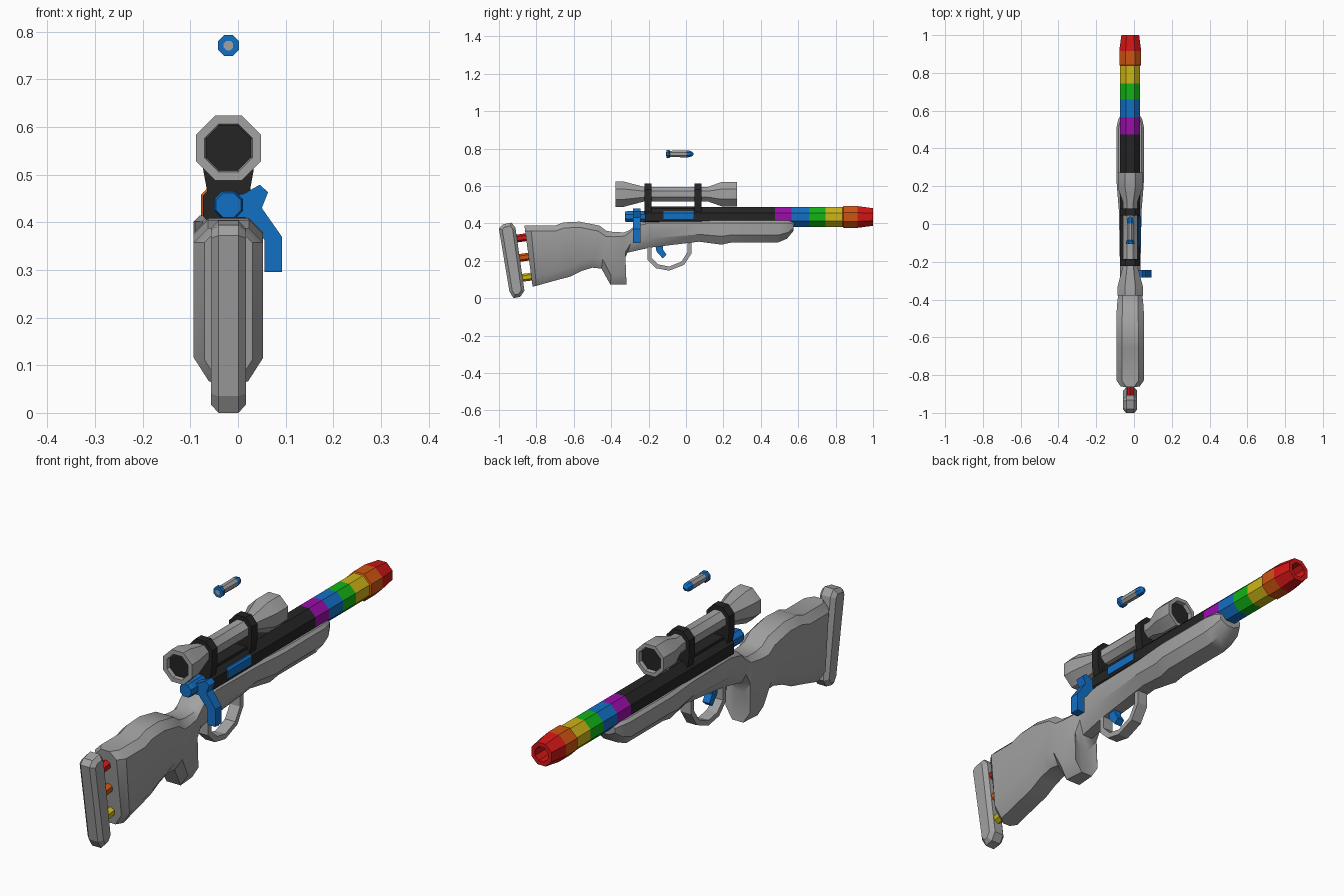
import bpy, bmesh, math

if "Cube" in bpy.data.objects:
    bpy.data.objects.remove(bpy.data.objects["Cube"])

CX = -0.02  # centre line of the model


def colour(name, r, g, b):
    m = bpy.data.materials.new(name)
    m.use_nodes = True
    m.diffuse_color = (r, g, b, 1)
    bsdf = m.node_tree.nodes["Principled BSDF"]
    bsdf.inputs["Base Color"].default_value = (r, g, b, 1)
    bsdf.inputs["Roughness"].default_value = 0.7
    return m


GREY = colour("grey", 0.36, 0.36, 0.36)
BLACK = colour("black", 0.018, 0.018, 0.018)
BLUE = colour("blue", 0.006, 0.16, 0.56)
GREEN = colour("green", 0.006, 0.45, 0.008)
YELLOW = colour("yellow", 0.6, 0.46, 0.008)
ORANGE = colour("orange", 0.62, 0.09, 0.006)
RED = colour("red", 0.65, 0.008, 0.008)
PURPLE = colour("purple", 0.32, 0.004, 0.4)


def finish(name, bm, mats, angle=None):
    bmesh.ops.recalc_face_normals(bm, faces=bm.faces)
    me = bpy.data.meshes.new(name)
    bm.to_mesh(me)
    bm.free()
    for m in mats:
        me.materials.append(m)
    ob = bpy.data.objects.new(name, me)
    bpy.context.collection.objects.link(ob)
    if angle:
        bpy.ops.object.select_all(action="DESELECT")
        ob.select_set(True)
        bpy.context.view_layer.objects.active = ob
        bpy.ops.object.shade_smooth_by_angle(angle=math.radians(angle))
    return ob


def skin(name, rings, mats, angle=None):
    """Join rings of points; mats colours the start cap, each segment, the end cap."""
    bm = bmesh.new()
    used = list(dict.fromkeys(mats))
    loops = [[bm.verts.new(p) for p in ring] for ring in rings]
    bm.faces.new(loops[0]).material_index = used.index(mats[0])
    for a, b, m in zip(loops, loops[1:], mats[1:]):
        for i in range(len(a)):
            j = (i + 1) % len(a)
            bm.faces.new((a[i], a[j], b[j], b[i])).material_index = used.index(m)
    bm.faces.new(loops[-1]).material_index = used.index(mats[-1])
    return finish(name, bm, used, angle)


def lathe(name, z, profile, mats, n=8, angle=None):
    """Turned part along y; profile holds (y, flat-side radius)."""
    k = 1 / math.cos(math.pi / n)
    turns = [(i + 0.5) * math.tau / n for i in range(n)]
    rings = [[(CX + r * k * math.cos(t), y, z + r * k * math.sin(t)) for t in turns]
             for y, r in profile]
    if len(mats) == 1:
        mats = mats * (len(profile) + 1)
    return skin(name, rings, mats, angle)


def side_plate(name, outline, half, mat, bevel=0):
    """Outline in (y, z), extruded across x."""
    bm = bmesh.new()
    a = [bm.verts.new((CX - half, y, z)) for y, z in outline]
    b = [bm.verts.new((CX + half, y, z)) for y, z in outline]
    caps = [bm.faces.new(a), bm.faces.new(b)]
    for i in range(len(a)):
        j = (i + 1) % len(a)
        bm.faces.new((a[i], a[j], b[j], b[i]))
    if bevel:
        bmesh.ops.recalc_face_normals(bm, faces=bm.faces)
        edges = [e for f in caps for e in f.edges]
        bmesh.ops.bevel(bm, geom=edges, offset=bevel, segments=1, affect="EDGES")
    return finish(name, bm, [mat])


def cross_plate(name, outline, y0, y1, mat):
    """Outline in (x, z), extruded along y."""
    return skin(name, [[(x, y, z) for x, z in outline] for y in (y0, y1)], [mat] * 3)


# Stock: bottom y, bottom z, top y, top z, half width, top chamfer
stations = [
    (-.82, .061, -.864, .388, .05, .03), (-.80, .066, -.83, .388, .073, .03),
    (-.70, .094, -.70, .388, .073, .03), (-.62, .115, -.655, .405, .073, .03),
    (-.56, .145, -.57, .409, .073, .03), (-.50, .163, -.463, .388, .072, .03),
    (-.452, .158, -.425, .36, .07, .03), (-.404, .072, -.385, .353, .065, .025),
    (-.318, .072, -.33, .352, .058, .02), (-.335, .195, -.30, .365, .055, .015),
    (-.313, .243, -.26, .40, .055, .015), (-.195, .27, -.195, .414, .055, .012),
    (.07, .302, .07, .414, .06, .012), (.19, .286, .19, .414, .07, .012),
    (.24, .297, .24, .414, .073, .012), (.49, .297, .51, .414, .073, .012),
    (.54, .318, .555, .414, .064, .012), (.575, .36, .577, .405, .05, .01),
]
rings = []
for yb, zb, yt, zt, w, ct in stations:
    h = zt - zb
    low, high = min(.05 / h, .35), 1 - ct / h
    half = [(w - .032, 0), (w, low), (w, high), (w - ct, 1)]
    ring = half + [(-x, t) for x, t in reversed(half)]
    rings.append([(CX + x, yb + (yt - yb) * t, zb + h * t) for x, t in ring])
skin("stock", rings, [GREY] * (len(rings) + 1), 35)

# Butt pad and the three coloured rods that hold it
side_plate("butt_pad", [(-1, .372), (-.98, .394), (-.933, .404), (-.912, .377),
                        (-.864, .04), (-.885, .008), (-.922, 0), (-.944, .035)],
           .037, GREY, .016)
for name, y, z, mat in (("red", -.88, .322, RED), ("orange", -.868, .218, ORANGE),
                        ("yellow", -.85, .112, YELLOW)):
    rod = lathe(name + "_rod", 0, [(-.05, .018), (.05, .018)], [mat], 6)
    rod.location = (0, y, z)
    rod.rotation_euler.x = math.radians(8)

# Receiver and barrel with coloured bands and a bored muzzle
lathe("receiver_and_barrel", .434,
      [(-.22, .053), (.475, .053), (.565, .053), (.66, .053), (.745, .053), (.838, .053),
       (.842, .058), (.917, .058), (1, .047), (1, .03), (.93, .028)],
      [BLACK, BLACK, PURPLE, BLUE, GREEN, YELLOW, ORANGE, ORANGE, RED, RED, RED, RED])

# Bolt, its handle and the part seen in the ejection port
lathe("bolt", .436, [(-.325, .026), (-.31, .03), (-.2, .03)], [BLUE])
cross_plate("bolt_handle", [(-.02, .455), (.012, .46), (.046, .479), (.063, .463), (.05, .43),
                            (.092, .37), (.092, .296), (.056, .296), (.056, .363),
                            (.015, .41), (-.02, .41)], -.284, -.243, BLUE)
port_x = CX + .05
cross_plate("port_bolt", [(port_x, .422), (port_x + .007, .422), (port_x + .007, .456),
                          (port_x - .001, .465), (port_x - .01, .465)], -.12, .04, BLUE)

# Scope with recessed lenses
lathe("scope", .556,
      [(-.362, .047), (-.378, .05), (-.378, .068), (-.335, .068), (-.22, .038), (.115, .038),
       (.19, .065), (.273, .065), (.273, .05), (.257, .047)],
      [BLACK] + [GREY] * 9 + [BLACK], angle=20)

# Scope mounts: rounded band on tapering legs, joined by a rail
band = [(.042, .45), (.053, .51), (.053, .58), (.024, .612)]
band += [(-x, z) for x, z in reversed(band)]
for name, y in (("rear", -.204), ("front", .064)):
    cross_plate(name + "_scope_mount", [(CX + x, z) for x, z in band], y - .019, y + .019, BLACK)
side_plate("scope_rail", [(-.22, .46), (-.22, .49), (.08, .49), (.08, .46)], .03, BLACK)

# Trigger guard and trigger
outer = [(-.206, .285), (-.206, .205), (-.16, .16), (-.09, .147), (-.01, .178),
         (.03, .24), (.03, .31)]
inner = [(-.09 + (y + .09) * .82, .285 + (z - .285) * .84) for y, z in outer]
side_plate("trigger_guard", outer + inner[::-1], .024, GREY)
side_plate("trigger", [(-.165, .29), (-.125, .29), (-.123, .26), (-.104, .232),
                       (-.125, .213), (-.158, .25)], .016, BLUE)

# Floating cartridge with coloured base, case and rounded tip
lathe("cartridge", .771,
      [(-.105, .022), (-.09, .022), (-.086, .017), (.003, .018), (.018, .0175), (.032, .012),
       (.04, .004)],
      [BLUE, BLUE, BLUE, GREY, BLUE, BLUE, BLUE, BLUE])
lathe("cartridge_primer", .771, [(-.107, .01), (-.1, .01)], [GREY])
